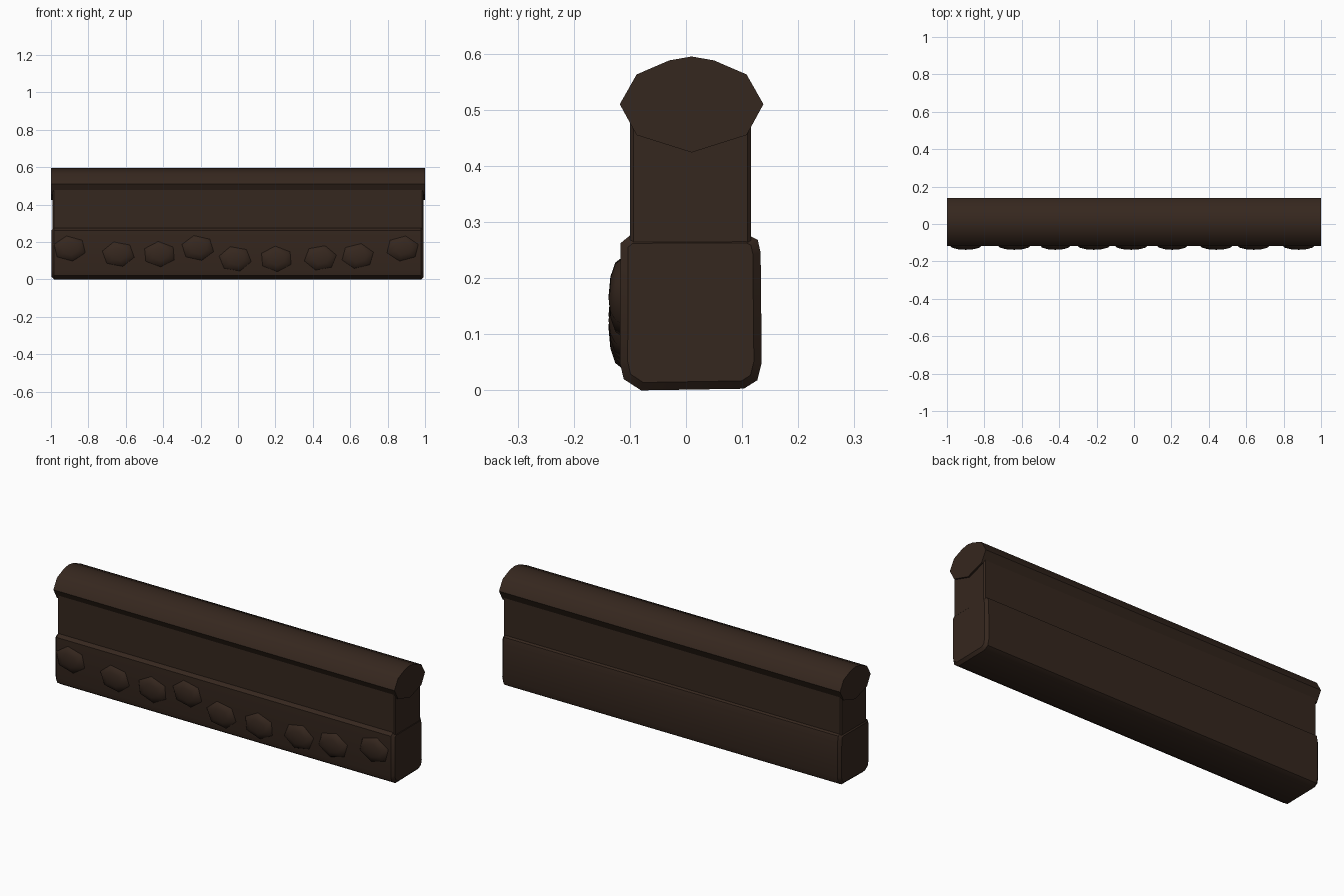
import bpy, bmesh, math, random
from mathutils import Matrix

if "Cube" in bpy.data.objects:
    bpy.data.objects.remove(bpy.data.objects["Cube"])

random.seed(4)
mat = bpy.data.materials.new("dark_brown_stone")
mat.diffuse_color = (0.036, 0.02, 0.013, 1)
mat.use_nodes = True
mat.node_tree.nodes["Principled BSDF"].inputs["Base Color"].default_value = mat.diffuse_color


def finish(name, bm, angle=40):
    bmesh.ops.recalc_face_normals(bm, faces=bm.faces)
    me = bpy.data.meshes.new(name)
    bm.to_mesh(me)
    bm.free()
    ob = bpy.data.objects.new(name, me)
    bpy.context.collection.objects.link(ob)
    me.materials.append(mat)
    bpy.ops.object.select_all(action='DESELECT')
    ob.select_set(True)
    bpy.context.view_layer.objects.active = ob
    bpy.ops.object.shade_smooth_by_angle(angle=math.radians(angle))
    return ob


def extrude_profile(name, profile, x0, x1, bevel):
    # closed (y, z) profile swept along x, with softened end caps
    bm = bmesh.new()
    face = bm.faces.new([bm.verts.new((x0, y, z)) for y, z in profile])
    ext = bmesh.ops.extrude_face_region(bm, geom=[face])
    for v in ext['geom']:
        if isinstance(v, bmesh.types.BMVert):
            v.co.x = x1
    if bevel:
        rim = [e for e in bm.edges if abs(e.verts[0].co.x - e.verts[1].co.x) < 1e-5]
        bmesh.ops.bevel(bm, geom=rim, offset=bevel, segments=1, profile=0.5, affect='EDGES')
    return finish(name, bm)


# Wide lower course
extrude_profile("base_course", [
    (-0.08, 0.0), (0.103, 0.003), (0.127, 0.018), (0.135, 0.05), (0.133, 0.245),
    (0.128, 0.268), (0.11, 0.277), (-0.1, 0.276), (-0.117, 0.262), (-0.118, 0.05),
    (-0.111, 0.02)], -0.997, 0.993, 0.014)

# Narrower upper course
extrude_profile("upper_course", [
    (-0.1, 0.25), (0.116, 0.25), (0.116, 0.49), (-0.1, 0.49)], -0.991, 0.991, 0.006)

# Rounded coping with a keeled underside
extrude_profile("coping", [
    (0.01, 0.424), (0.108, 0.455), (0.138, 0.51), (0.108, 0.563), (0.05, 0.588),
    (0.01, 0.595), (-0.03, 0.588), (-0.088, 0.563), (-0.118, 0.51), (-0.088, 0.455)],
    -1.0, 1.0, 0)

# Row of faceted pebbles set into the front
centres = [(-0.9, 0.165), (-0.64, 0.135), (-0.42, 0.135), (-0.215, 0.168), (-0.015, 0.11),
           (0.205, 0.11), (0.44, 0.115), (0.64, 0.125), (0.88, 0.165)]
for i, (x, z) in enumerate(centres):
    bm = bmesh.new()
    bmesh.ops.create_uvsphere(bm, u_segments=6, v_segments=6, radius=1)
    bm.transform(Matrix.Rotation(math.radians(90), 4, 'X'))
    bm.transform(Matrix.Rotation(random.uniform(-0.35, 0.35), 4, 'Y'))
    bm.transform(Matrix.Diagonal((0.092, 0.024, 0.071, 1)))
    bm.transform(Matrix.Translation((x, -0.114, z)))
    finish(f"pebble_{i + 1}", bm, 60)
